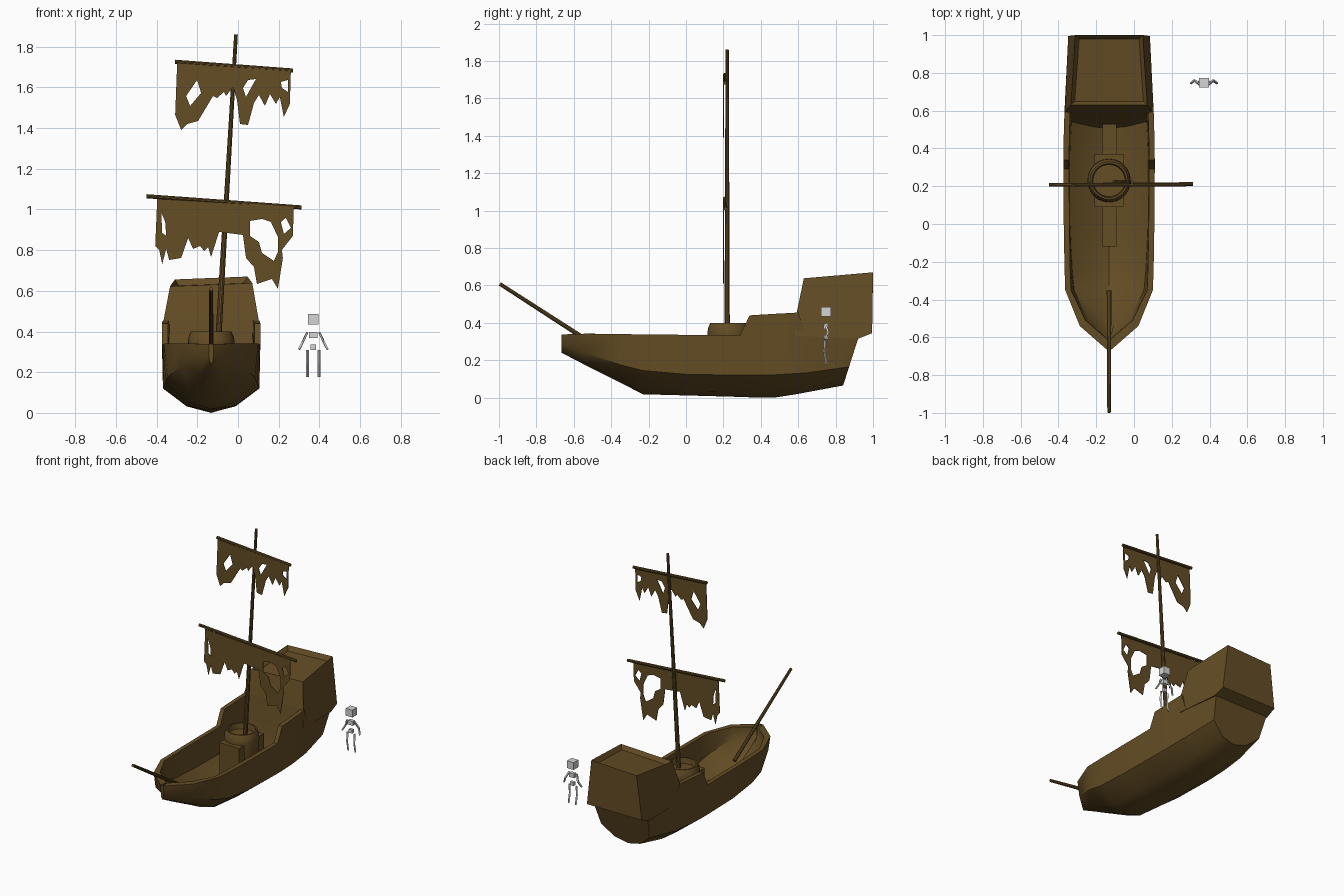
import bpy, bmesh, math
from mathutils import Vector, Matrix

if "Cube" in bpy.data.objects:
    bpy.data.objects.remove(bpy.data.objects["Cube"])

CX = -0.132  # centreline of the ship


def material(name, rgb):
    m = bpy.data.materials.new(name)
    m.diffuse_color = (*rgb, 1)
    m.use_nodes = True
    m.node_tree.nodes["Principled BSDF"].inputs["Base Color"].default_value = m.diffuse_color
    return m


WOOD = material("weathered brown", (0.127, 0.074, 0.018))
BONE = material("bone grey", (0.66, 0.66, 0.66))


def finish(name, bm, mat, smooth=True):
    bmesh.ops.recalc_face_normals(bm, faces=bm.faces)
    me = bpy.data.meshes.new(name)
    bm.to_mesh(me)
    bm.free()
    me.materials.append(mat)
    ob = bpy.data.objects.new(name, me)
    bpy.context.collection.objects.link(ob)
    if smooth:
        bpy.ops.object.select_all(action='DESELECT')
        ob.select_set(True)
        bpy.context.view_layer.objects.active = ob
        bpy.ops.object.shade_smooth_by_angle(angle=math.radians(32))
    return ob


def loft(name, rings, mat, closed=True, cap=0):
    """Skin rings of points; cap = how many ring points form each end face."""
    bm = bmesh.new()
    vs = [[bm.verts.new(p) for p in r] for r in rings]
    n = len(rings[0])
    for a, b in zip(vs, vs[1:]):
        for i in range(n if closed else n - 1):
            j = (i + 1) % n
            bm.faces.new((a[i], a[j], b[j], b[i]))
    if cap:
        bm.faces.new(vs[0][:cap])
        bm.faces.new(vs[-1][:cap])
    return finish(name, bm, mat)


def pole(name, a, b, r1, r2, mat=WOOD, sides=10):
    a, b = Vector(a), Vector(b)
    rot = (b - a).to_track_quat('Z', 'Y').to_matrix().to_4x4()
    bm = bmesh.new()
    bmesh.ops.create_cone(bm, cap_ends=True, segments=sides, radius1=r1, radius2=r2,
                          depth=(b - a).length, matrix=Matrix.Translation((a + b) / 2) @ rot)
    return finish(name, bm, mat)


def box(name, lo, hi, mat=WOOD):
    lo, hi = Vector(lo), Vector(hi)
    bm = bmesh.new()
    bmesh.ops.create_cube(bm, size=1, matrix=Matrix.Translation((lo + hi) / 2)
                          @ Matrix.Diagonal((*(hi - lo), 1)))
    return finish(name, bm, mat, False)


# Hull: y, then rim, bilge and floor as (half width, z), then keel z, rake
stations = [
    (-.665, (.012, .338), (.011, .285), (.008, .255), .24, 0),
    (-.54, (.155, .342), (.14, .24), (.06, .19), .175, 0),
    (-.35, (.232, .34), (.215, .175), (.10, .10), .08, 0),
    (-.23, (.236, .338), (.226, .145), (.11, .05), .018, 0),
    (0, (.24, .336), (.236, .125), (.12, .036), .012, 0),
    (.29, (.242, .336), (.237, .12), (.12, .032), .004, 0),
    (.34, (.242, .44), (.237, .12), (.12, .032), .002, 0),
    (.47, (.24, .448), (.233, .122), (.12, .034), 0, 0),
    (.60, (.236, .455), (.226, .13), (.12, .045), .02, 0),
    (.64, (.232, .335), (.222, .132), (.12, .05), .028, 0),
    (.84, (.212, .318), (.19, .165), (.10, .09), .065, .32),
]
rings = []
for k, (y, rim, bilge, floor, keel, rake) in enumerate(stations):
    outer = [rim, bilge, floor, (0, keel)]
    inner = [(max(w - .03, .003), z + (.03 if i else 0)) for i, (w, z) in enumerate(outer[:3])]
    inner.append((0, keel + .03))
    in_y = .05 if k == 0 else (.03 if k == 1 else 0)

    def full(pts, off):
        pts = [(-w, z) for w, z in pts] + [(w, z) for w, z in reversed(pts[:-1])]
        return [(CX + w, y + off + rake * (z - keel), z) for w, z in pts]
    rings.append(full(outer, 0) + full(inner, in_y)[::-1])
loft("hull", rings, WOOD, cap=7)

# Bulkhead closing the hold under the stern castle
wall = [(.592, .46, .215), (.57, .30, .212), (.54, .15, .205), (.51, .05, .11)]
loft("bulkhead", [[(CX - w, y, z), (CX + w, y, z)] for y, z, w in wall], WOOD, closed=False)

# Stern castle with sunken upper deck, slightly rolled at the top
bm = bmesh.new()
profile = [(.585, .33), (.592, .455), (.63, .63), (1.0, .663), (.995, .345), (.92, .315)]


def castle_side(s):
    row = []
    for y, z in profile:
        w = .236 - .05 * (y - .6) - .17 * max(0, z - .44)
        x = s * w
        row.append(bm.verts.new((CX + x, y, z + (.04 * x if z > .6 else 0))))
    return row


left, right = castle_side(-1), castle_side(1)
bm.faces.new(left)
bm.faces.new(right[::-1])
for i in range(6):
    j = (i + 1) % 6
    f = bm.faces.new((left[i], left[j], right[j], right[i]))
    if i == 2:
        top = f
bmesh.ops.recalc_face_normals(bm, faces=bm.faces)
bmesh.ops.inset_individual(bm, faces=[top], thickness=.028)
bmesh.ops.translate(bm, verts=top.verts, vec=(0, 0, -.03))
finish("stern_castle", bm, WOOD, False)

# Mast step: barrel collar, block and keelson
barrel = [(.085, .05), (.108, .22), (.115, .34), (.113, .37), (.10, .40), (.09, .40), (.085, .36)]
loft("mast_collar", [[(CX + r * math.cos(t * math.tau / 24), .23 + r * math.sin(t * math.tau / 24), z)
                      for t in range(24)] for r, z in barrel], WOOD, cap=24)
box("mast_block", (-.21, .09, .04), (-.055, .37, .335))
box("keelson", (-.168, -.12, .03), (-.092, .53, .14))

# Spars
pole("mast", (-.112, .22, .10), (-.01, .22, 1.86), .016, .009)
pole("lower_yard", (-.45, .207, 1.065), (.312, .212, 1.01), .010, .010)
pole("upper_yard", (-.31, .207, 1.726), (.27, .207, 1.683), .010, .010)
pole("bowsprit", (CX, -.995, .608), (CX, -.355, .195), .010, .013)


# Torn sails: outlines with holes, measured on the front grid
def sail(name, loops):
    cu = bpy.data.curves.new(name, 'CURVE')
    cu.dimensions, cu.fill_mode, cu.extrude = '2D', 'BOTH', .002
    for pts in loops:
        sp = cu.splines.new('POLY')
        sp.points.add(len(pts) - 1)
        sp.use_cyclic_u = True
        for p, (px, py) in zip(sp.points, pts):
            p.co = ((px - 238) / 204, (413 - py) / 203.5, 0, 1)
    tmp = bpy.data.objects.new(name + "_outline", cu)
    bpy.context.collection.objects.link(tmp)
    me = bpy.data.meshes.new_from_object(tmp.evaluated_get(bpy.context.evaluated_depsgraph_get()))
    bpy.data.objects.remove(tmp)
    me.transform(Matrix.Translation((0, .2, 0)) @ Matrix.Rotation(math.pi / 2, 4, 'X'))
    me.materials.clear()
    me.materials.append(WOOD)
    bpy.context.collection.objects.link(bpy.data.objects.new(name, me))


sail("upper_sail", [
    [(177, 63), (175, 115), (181, 130), (187, 124), (198, 121), (213, 96), (217, 98), (224, 92),
     (226, 96), (233, 87), (237, 100), (240, 124), (248, 125), (254, 103), (259, 95), (265, 106),
     (270, 94), (276, 104), (280, 97), (284, 117), (290, 104), (291, 71)],
    [(197, 80), (201, 93), (190, 106), (186, 96)],
    [(248, 80), (256, 79), (246, 97), (243, 88)],
    [(281, 82), (288, 80), (288, 92), (282, 88)]])
sail("lower_sail", [
    [(157, 199), (155, 246), (159, 250), (162, 264), (166, 249), (169, 260), (181, 258), (188, 238),
     (193, 249), (200, 246), (204, 251), (208, 247), (211, 257), (219, 232), (243, 235), (246, 258),
     (254, 267), (257, 284), (272, 279), (278, 289), (283, 258), (282, 250), (293, 236), (294, 207)],
    [(250, 221), (262, 219), (271, 222), (278, 237), (278, 252), (274, 261), (262, 253), (259, 242),
     (250, 236)],
    [(161, 212), (165, 222), (166, 236), (162, 233)],
    [(281, 222), (286, 218), (291, 228), (284, 234)]])

# Small blocky figure floating beside the stern
FX, FY = .37, .748
box("figure_head", (FX - .026, FY - .026, .434), (FX + .026, FY + .026, .486), BONE)
box("figure_chest", (FX - .02, FY - .012, .368), (FX + .02, FY + .012, .398), BONE)
box("figure_pelvis", (FX - .014, FY - .01, .31), (FX + .014, FY + .01, .335), BONE)
for s, side in ((-1, "left"), (1, "right")):
    pole(side + "_upper_arm", (FX + s * .03, FY - .005, .395), (FX + s * .05, FY + .012, .352), .007, .007, BONE, 4)
    pole(side + "_forearm", (FX + s * .05, FY + .012, .352), (FX + s * .07, FY - .004, .312), .007, .006, BONE, 4)
    pole(side + "_thigh", (FX + s * .028, FY - .003, .308), (FX + s * .028, FY - .008, .243), .008, .007, BONE, 4)
    pole(side + "_shin", (FX + s * .028, FY - .008, .243), (FX + s * .028, FY + .005, .177), .007, .007, BONE, 4)
